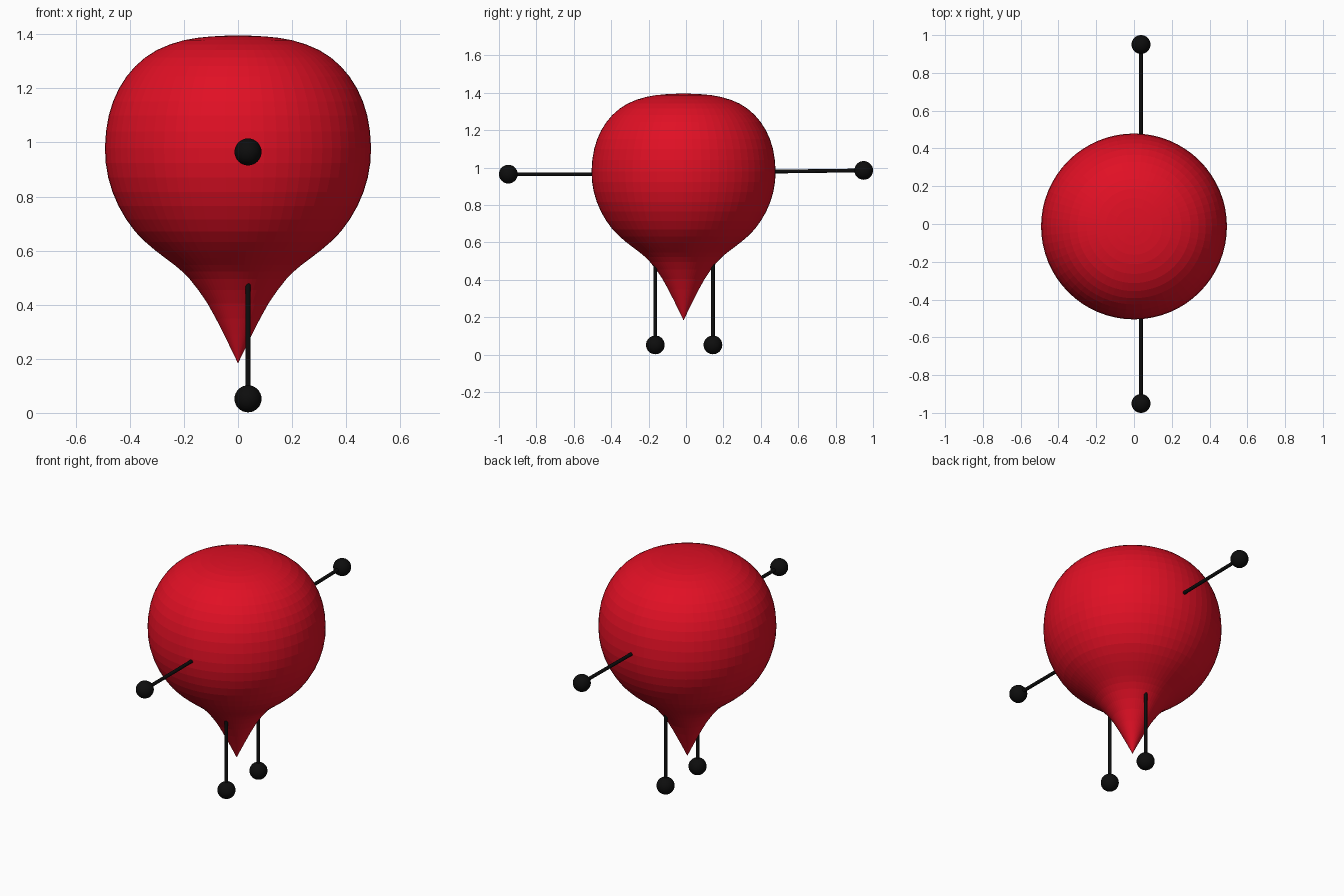
import bpy
import bmesh
import math
from mathutils import Vector

default = bpy.data.objects.get("Cube")
if default:
    bpy.data.objects.remove(default)


def make_material(name, color):
    mat = bpy.data.materials.new(name)
    mat.use_nodes = True
    mat.diffuse_color = color
    mat.node_tree.nodes["Principled BSDF"].inputs["Base Color"].default_value = color
    return mat


red = make_material("red", (0.75, 0.005, 0.018, 1))
black = make_material("black", (0.004, 0.004, 0.004, 1))


def make_object(name, bm, mat, smooth=False):
    mesh = bpy.data.meshes.new(name)
    bmesh.ops.recalc_face_normals(bm, faces=bm.faces)
    for face in bm.faces:
        face.smooth = smooth
    bm.to_mesh(mesh)
    bm.free()
    mesh.materials.append(mat)
    obj = bpy.data.objects.new(name, mesh)
    bpy.context.collection.objects.link(obj)
    return obj


def smooth_path(points, steps):
    """Catmull-Rom curve through the points."""
    pts = [Vector(p) for p in points]
    pts = [2 * pts[0] - pts[1]] + pts + [2 * pts[-1] - pts[-2]]
    path = []
    for a, b, c, d in zip(pts, pts[1:], pts[2:], pts[3:]):
        for i in range(steps):
            t = i / steps
            path.append(0.5 * (2 * b + (c - a) * t + (2 * a - 5 * b + 4 * c - d) * t ** 2
                               + (3 * b - a - 3 * c + d) * t ** 3))
    return path + [pts[-2]]


# Teardrop body, flattened on top and pointed below
profile = [(0, 1.396), (0.1, 1.392), (0.2, 1.378), (0.3, 1.342), (0.38, 1.282),
           (0.44, 1.2), (0.478, 1.1), (0.492, 0.98), (0.48, 0.87), (0.442, 0.765),
           (0.38, 0.67), (0.305, 0.6), (0.235, 0.547), (0.179, 0.495),
           (0.113, 0.405), (0.052, 0.29), (0, 0.183)]
bm = bmesh.new()
verts = [bm.verts.new((r, 0, z)) for r, z in smooth_path(profile, 2)]
edges = [bm.edges.new(pair) for pair in zip(verts, verts[1:])]
bmesh.ops.spin(bm, geom=verts + edges, cent=(0, 0, 0), axis=(0, 0, 1),
               angle=2 * math.pi, steps=64)
bmesh.ops.remove_doubles(bm, verts=bm.verts, dist=0.0005)
body = make_object("body", bm, red)
body.location.y = -0.013


def make_limb(limb, end, start, tip):
    """Thin rod from inside the body with a ball at its end."""
    start, end = Vector(start), Vector(end)
    bm = bmesh.new()
    bmesh.ops.create_cone(bm, cap_ends=True, segments=16, radius1=0.01,
                          radius2=0.01, depth=(end - start).length)
    rod = make_object(limb, bm, black)
    rod.location = (start + end) / 2
    rod.rotation_euler = (end - start).to_track_quat("Z", "Y").to_euler()

    bm = bmesh.new()
    bmesh.ops.create_uvsphere(bm, u_segments=32, v_segments=16, radius=0.05)
    ball = make_object(tip, bm, black, smooth=True)
    ball.location = end


# Arms reach forward and back, legs hang straight down
x = 0.037
make_limb("front_arm", (x, -0.95, 0.965), (x, -0.42, 0.965), "front_hand")
make_limb("back_arm", (x, 0.95, 0.985), (x, 0.4, 0.978), "back_hand")
make_limb("front_leg", (x, -0.164, 0.052), (x, -0.164, 0.56), "front_foot")
make_limb("back_leg", (x, 0.144, 0.052), (x, 0.144, 0.56), "back_foot")
